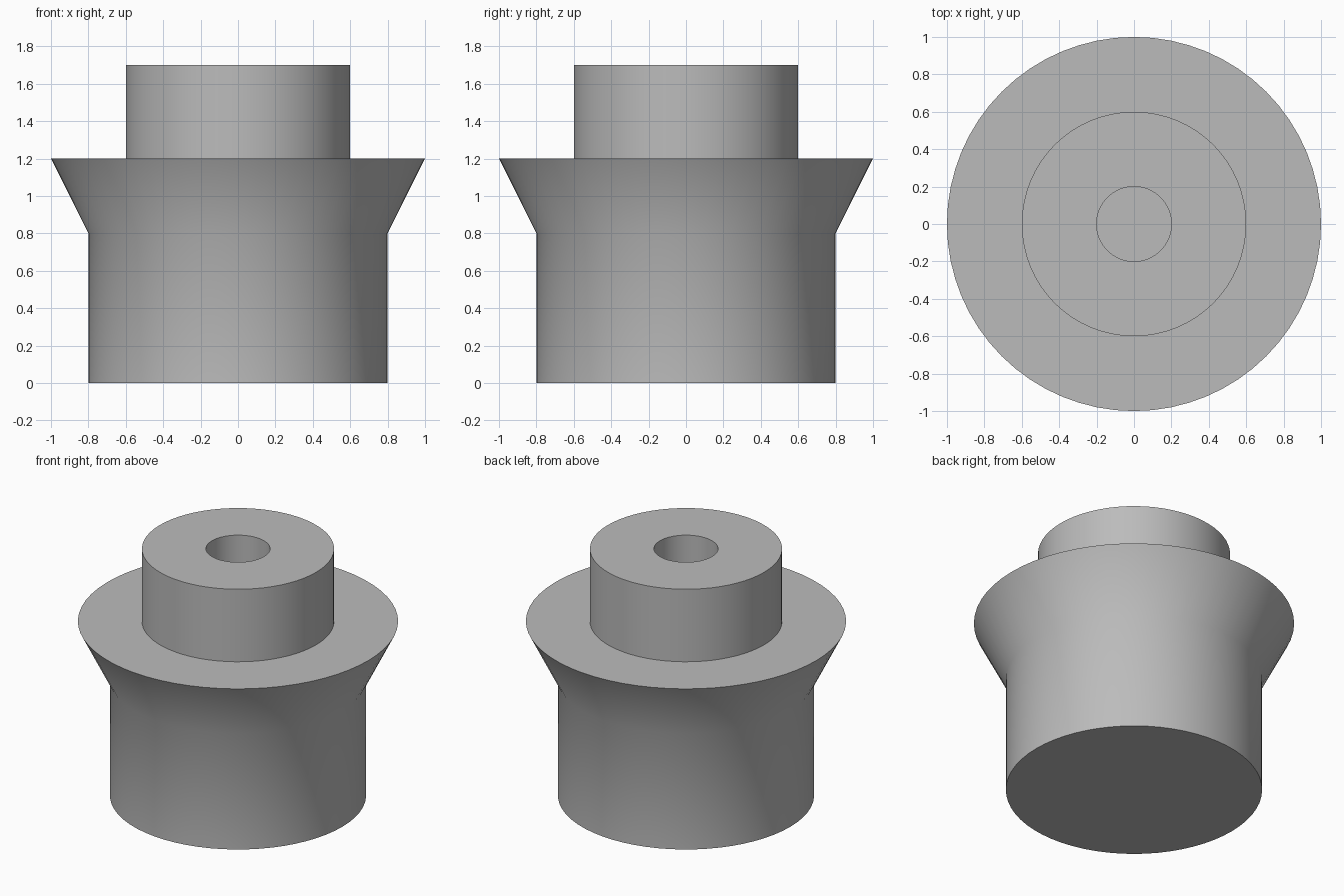
import bpy, bmesh, math

if "Cube" in bpy.data.objects:
    bpy.data.objects.remove(bpy.data.objects["Cube"])

SEGMENTS = 64

grey = bpy.data.materials.new("plain grey")
grey.diffuse_color = (0.5, 0.5, 0.5, 1)
grey.use_nodes = True
grey.node_tree.nodes["Principled BSDF"].inputs["Base Color"].default_value = grey.diffuse_color


def lathe(name, profile):
    """Spin a (radius, height) profile around z; zero radius closes the end."""
    bm = bmesh.new()
    verts = [bm.verts.new((r, 0, z)) for r, z in profile]
    edges = [bm.edges.new(pair) for pair in zip(verts, verts[1:])]
    bmesh.ops.spin(bm, geom=verts + edges, cent=(0, 0, 0), axis=(0, 0, 1),
                   angle=math.tau, steps=SEGMENTS, use_duplicate=False)
    bmesh.ops.remove_doubles(bm, verts=bm.verts, dist=1e-4)
    bmesh.ops.recalc_face_normals(bm, faces=bm.faces)
    mesh = bpy.data.meshes.new(name)
    bm.to_mesh(mesh)
    bm.free()
    mesh.materials.append(grey)
    obj = bpy.data.objects.new(name, mesh)
    bpy.context.collection.objects.link(obj)
    bpy.ops.object.select_all(action='DESELECT')
    obj.select_set(True)
    bpy.context.view_layer.objects.active = obj
    bpy.ops.object.shade_smooth_by_angle(angle=math.radians(30))
    return obj


# Body with flared shoulder, narrow neck and blind bore
lathe("flared_body", [
    (0, 0), (0.8, 0), (0.8, 0.8), (1.0, 1.2),   # base, wall, flare
    (0.6, 1.2), (0.6, 1.7),                     # shoulder, neck
    (0.2, 1.7), (0.2, 1.2), (0, 1.2),           # rim, bore
])
